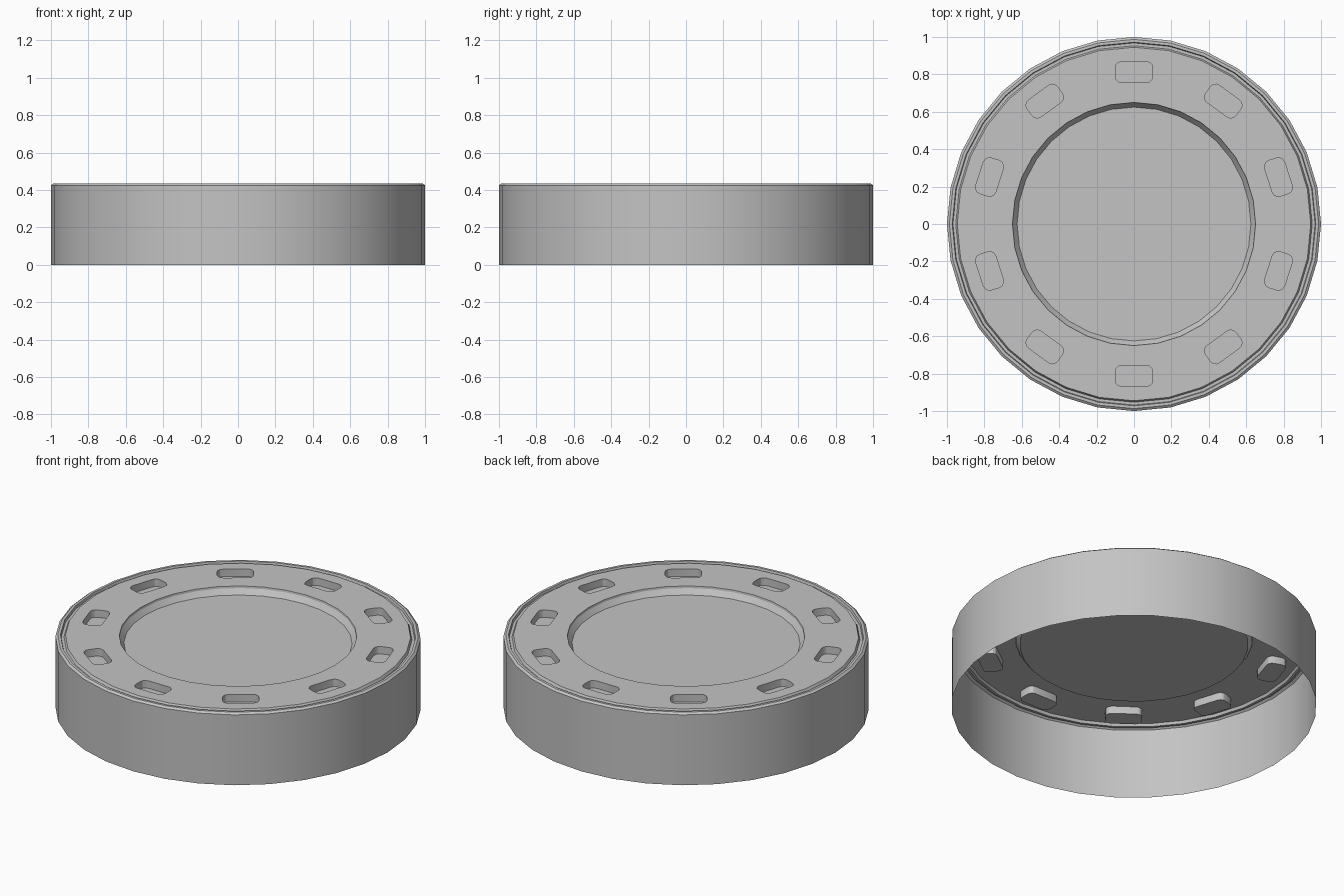
import bpy
import bmesh
from math import sin, cos, pi

cube = bpy.data.objects.get("Cube")
if cube:
    bpy.data.objects.remove(cube, do_unlink=True)

SEGMENTS = 32
TOP = 0.435
PLATE_R, RECESS_R = 0.945, 0.65
SLOTS, SLOT_R, SLOT_DEPTH = 10, 0.812, 0.045

grey = bpy.data.materials.new("plain_grey")
grey.use_nodes = True
grey.diffuse_color = (0.55, 0.55, 0.55, 1)
grey.node_tree.nodes["Principled BSDF"].inputs["Base Color"].default_value = (0.55, 0.55, 0.55, 1)


def loop(bm, points):
    return [bm.verts.new(p) for p in points]


def circle(bm, r, z):
    angles = [2 * pi * i / SEGMENTS for i in range(SEGMENTS)]
    return loop(bm, [(r * cos(a), r * sin(a), z) for a in angles])


def bridge(bm, a, b):
    """Quads between two closed loops of equal length."""
    for i in range(len(a)):
        j = (i + 1) % len(a)
        bm.faces.new((a[i], a[j], b[j], b[i]))


def lathe(bm, profile):
    rings = [circle(bm, r, z) for r, z in profile]
    for a, b in zip(rings, rings[1:]):
        bridge(bm, a, b)
    return rings


def closed_edges(bm, verts):
    return [bm.edges.new((v, verts[(i + 1) % len(verts)])) for i, v in enumerate(verts)]


def slot_outline(angle, z, half_l=0.1, half_w=0.056, corner=0.034, steps=3):
    """Rounded rectangle lying along the rim at the given angle."""
    points = []
    for quarter, (sx, sy) in enumerate([(1, 1), (-1, 1), (-1, -1), (1, -1)]):
        for k in range(steps + 1):
            a = (quarter + k / steps) * pi / 2
            t = sx * (half_l - corner) + corner * cos(a)
            r = SLOT_R + sy * (half_w - corner) + corner * sin(a)
            points.append((r * cos(angle) - t * sin(angle), r * sin(angle) + t * cos(angle), z))
    return points


def finish(bm, name):
    bmesh.ops.recalc_face_normals(bm, faces=bm.faces)
    # Keep the upper surfaces facing up on these open sheets
    if sum(f.normal.z * f.calc_area() for f in bm.faces) < 0:
        bmesh.ops.reverse_faces(bm, faces=bm.faces)
    mesh = bpy.data.meshes.new(name)
    bm.to_mesh(mesh)
    bm.free()
    mesh.materials.append(grey)
    obj = bpy.data.objects.new(name, mesh)
    bpy.context.collection.objects.link(obj)
    bpy.ops.object.select_all(action="DESELECT")
    obj.select_set(True)
    bpy.context.view_layer.objects.active = obj
    bpy.ops.object.shade_smooth_by_angle(angle=pi / 7)
    return obj


# Outer wall, open below, with bevelled rim and narrow groove
bm = bmesh.new()
lathe(bm, [(1, 0), (1, 0.425), (0.987, TOP), (0.972, TOP),
           (0.968, 0.42), (0.953, 0.42), (PLATE_R, TOP)])
finish(bm, "wall_and_rim")

# Flat ring with a circle of shallow closed slots
bm = bmesh.new()
edges = closed_edges(bm, circle(bm, PLATE_R, TOP)) + closed_edges(bm, circle(bm, RECESS_R, TOP))
slots = []
for i in range(SLOTS):
    angle = pi / 2 + 2 * pi * i / SLOTS
    upper = loop(bm, slot_outline(angle, TOP))
    edges += closed_edges(bm, upper)
    slots.append((angle, upper))
bmesh.ops.triangle_fill(bm, edges=edges, use_beauty=True, normal=(0, 0, 1))
for angle, upper in slots:
    lower = loop(bm, slot_outline(angle, TOP - SLOT_DEPTH))
    bridge(bm, upper, lower)
    bm.faces.new(lower)
finish(bm, "slotted_top_ring")

# Sunken round centre
bm = bmesh.new()
rings = lathe(bm, [(RECESS_R, TOP), (RECESS_R - 0.002, TOP - 0.012), (0.625, 0.392)])
bm.faces.new(rings[-1])
finish(bm, "recessed_centre")
